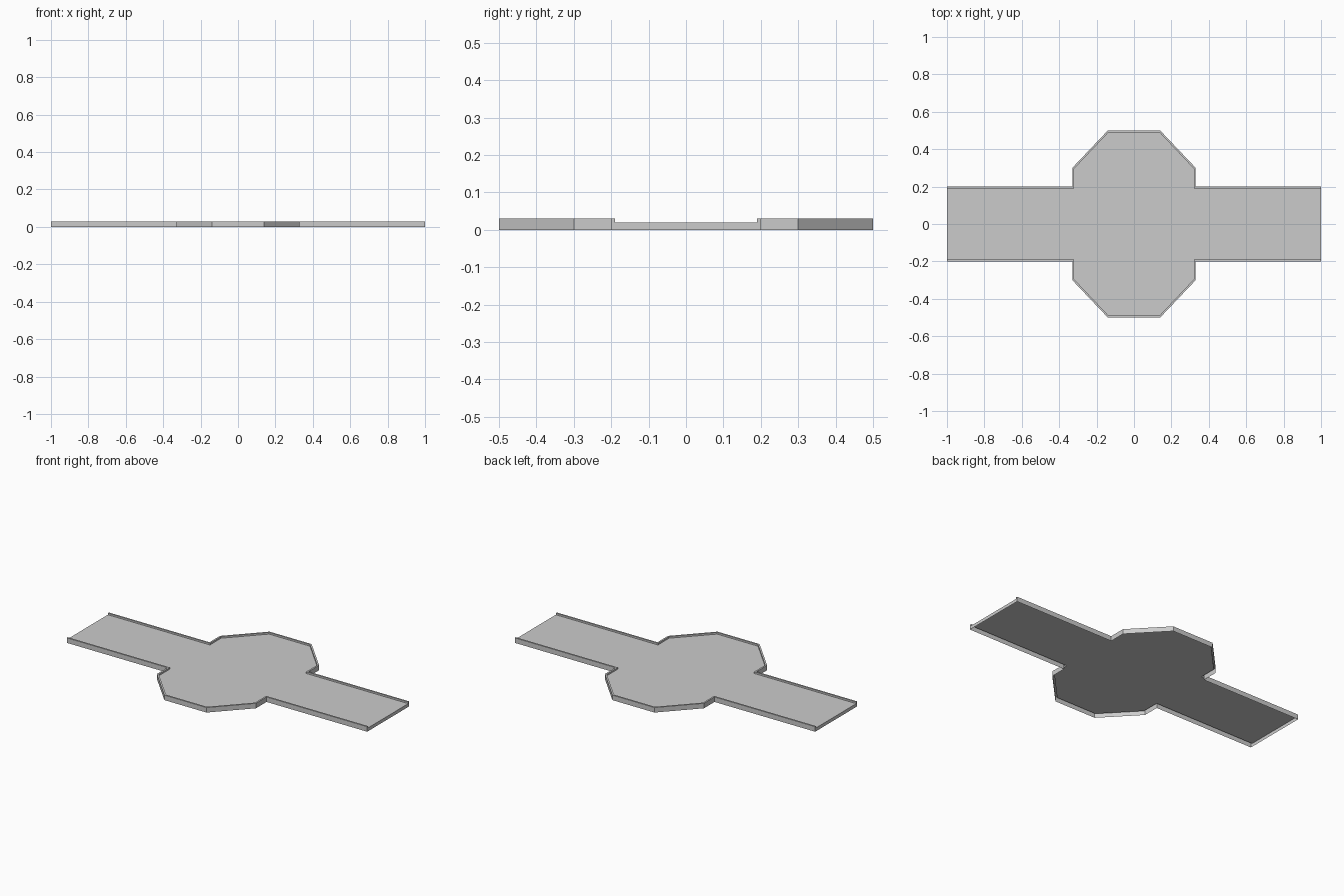
import bpy, bmesh

if "Cube" in bpy.data.objects:
    bpy.data.objects.remove(bpy.data.objects["Cube"])

RIM_Z, FLOOR_Z = 0.03, 0.02

# Left half of the +y edge: outer line and the rim's inner line
outer_half = [(-1, .2), (-.33, .2), (-.33, .3), (-.14, .5)]
inner_half = [(-1, .19), (-.32, .19), (-.32, .296), (-.136, .49)]


def full_edge(half):
    return half + [(-x, y) for x, y in reversed(half)]


outer, inner = full_edge(outer_half), full_edge(inner_half)
bm = bmesh.new()


def line(points, z, sign):
    return [bm.verts.new((x, y * sign, z)) for x, y in points]


# Raised rims: outer wall, top strip and inner step, on both sides
sides = []
for sign in (1, -1):
    rows = [line(outer, 0, sign), line(outer, RIM_Z, sign),
            line(inner, RIM_Z, sign), line(inner, FLOOR_Z, sign)]
    for a, b in zip(rows, rows[1:]):
        for i in range(len(a) - 1):
            bm.faces.new((a[i], a[i + 1], b[i + 1], b[i]))
    sides.append(rows)

# Floor panel
back, front = sides
floor = bm.faces.new(back[3] + front[3][::-1])

# End walls, low in the middle (underside is left open)
for i in (0, -1):
    bm.faces.new([r[i] for r in back] + [r[i] for r in reversed(front)])

bmesh.ops.recalc_face_normals(bm, faces=bm.faces[:])
floor.normal_update()
if floor.normal.z < 0:
    bmesh.ops.reverse_faces(bm, faces=bm.faces[:])

mesh = bpy.data.meshes.new("walkway_platform")
bm.to_mesh(mesh)
bm.free()
bpy.context.collection.objects.link(bpy.data.objects.new("walkway_platform", mesh))
